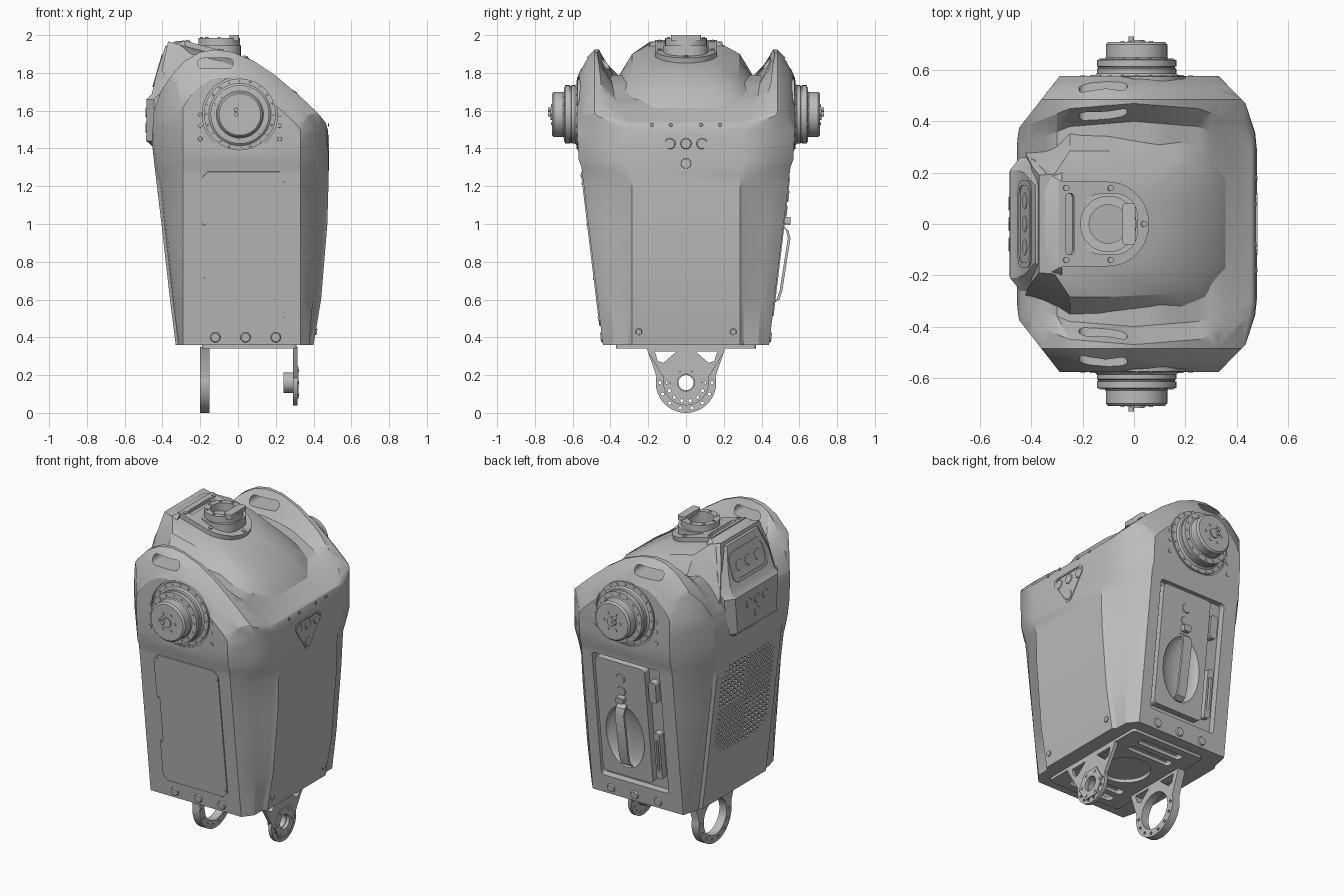
import bpy, bmesh
from math import sin, cos, pi, radians
from mathutils import Matrix, Vector

if "Cube" in bpy.data.objects:
    bpy.data.objects.remove(bpy.data.objects["Cube"])

GREY = bpy.data.materials.new("shell grey")
GREY.use_nodes = True
GREY.diffuse_color = (.5, .5, .5, 1)
GREY.node_tree.nodes["Principled BSDF"].inputs["Base Color"].default_value = (.5, .5, .5, 1)


# ---------- helpers ----------
def finish(name, mesh):
    mesh.materials.clear()
    mesh.materials.append(GREY)
    for p in mesh.polygons:
        p.use_smooth = True
    mesh.set_sharp_from_angle(angle=radians(30))
    ob = bpy.data.objects.new(name, mesh)
    bpy.context.collection.objects.link(ob)
    return ob


def from_bm(name, bm):
    bmesh.ops.recalc_face_normals(bm, faces=bm.faces)
    mesh = bpy.data.meshes.new(name)
    bm.to_mesh(mesh)
    bm.free()
    return finish(name, mesh)


def loft(name, rings, m=Matrix()):
    bm = bmesh.new()
    rows = [[bm.verts.new(m @ Vector(p)) for p in ring] for ring in rings]
    for a, b in zip(rows, rows[1:]):
        for i in range(len(a)):
            j = (i + 1) % len(a)
            bm.faces.new((a[i], a[j], b[j], b[i]))
    bm.faces.new(rows[0])
    bm.faces.new(rows[-1])
    return from_bm(name, bm)


def circle(r, cx=0, cy=0, n=40):
    return [(cx + r * cos(2 * pi * i / n), cy + r * sin(2 * pi * i / n)) for i in range(n)]


def rrect(w, h, r, cx=0, cy=0, n=6):
    pts = []
    for q, (sx, sy) in enumerate(((1, 1), (-1, 1), (-1, -1), (1, -1))):
        for i in range(n + 1):
            a = (q + i / n) * pi / 2
            pts.append((cx + sx * (w / 2 - r) + r * cos(a), cy + sy * (h / 2 - r) + r * sin(a)))
    return pts


def lathe(name, profile, m):
    return loft(name, [[(x, y, h) for x, y in circle(max(r, .001))] for r, h in profile], m)


def plate(name, loops, h, m):
    """Flat outline with holes, extruded along the local z axis."""
    cu = bpy.data.curves.new(name, "CURVE")
    cu.dimensions, cu.fill_mode, cu.extrude = "2D", "BOTH", h / 2
    for loop in loops:
        sp = cu.splines.new("POLY")
        sp.points.add(len(loop) - 1)
        for p, (x, y) in zip(sp.points, loop):
            p.co = (x, y, 0, 1)
        sp.use_cyclic_u = True
    tmp = bpy.data.objects.new(name, cu)
    bpy.context.collection.objects.link(tmp)
    mesh = bpy.data.meshes.new_from_object(tmp.evaluated_get(bpy.context.evaluated_depsgraph_get()))
    bpy.data.objects.remove(tmp)
    mesh.transform(m @ Matrix.Translation((0, 0, h / 2)))
    bm = bmesh.new()
    bm.from_mesh(mesh)
    bmesh.ops.remove_doubles(bm, verts=bm.verts, dist=1e-5)
    return from_bm(name, bm)


def studs(name, pts, r, h, m, n=14):
    bm = bmesh.new()
    for x, y in pts:
        bmesh.ops.create_cone(bm, cap_ends=True, segments=n, radius1=r, radius2=r * .85, depth=h,
                              matrix=m @ Matrix.Translation((x, y, h / 2)))
    return from_bm(name, bm)


def boolean(ob, cutter, op="DIFFERENCE"):
    mod = ob.modifiers.new("cut", "BOOLEAN")
    mod.object, mod.operation, mod.solver = cutter, op, "EXACT"
    mesh = bpy.data.meshes.new_from_object(ob.evaluated_get(bpy.context.evaluated_depsgraph_get()))
    name = ob.name
    bpy.data.objects.remove(ob)
    bpy.data.objects.remove(cutter)
    return finish(name, mesh)


def frame(pos, normal):
    """Local z along the normal, local y upwards on the face."""
    z = Vector(normal).normalized()
    x = Vector((0, 0, 1)).cross(z).normalized()
    m = Matrix((x, z.cross(x), z)).transposed().to_4x4()
    m.translation = pos
    return m


def lerp(table, t):
    if t <= table[0][0]:
        return table[0][1]
    for (a, u), (b, v) in zip(table, table[1:]):
        if t <= b:
            return u + (v - u) * (t - a) / (b - a)
    return table[-1][1]


def mirrored(half):
    return half + [(x, -y, z) for x, y, z in reversed(half)]


# ---------- main shell ----------
BACK = [(.36, -.33), (.6, -.36), (1, -.405), (1.25, -.435), (1.45, -.458)]
FRONT = [(.36, .40), (.6, .44), (1, .473), (1.25, .48), (1.5, .476)]
HALF = [(.36, .44), (1.30, .553), (1.34, .568), (1.5, .577)]
ARCH = [(-.46, 1.4), (-.445, 1.6), (-.41, 1.70), (-.35, 1.79), (-.28, 1.865), (-.2, 1.91), (-.12, 1.923),
        (-.03, 1.91), (.08, 1.865), (.2, 1.785), (.33, 1.675), (.42, 1.59), (.465, 1.535), (.49, 1.45)]
FLOOR = [(-.6, 1.5), (-.44, 1.6), (-.38, 1.72), (-.3, 1.79), (-.1, 1.79), (.1, 1.75), (.3, 1.655),
         (.45, 1.545), (.6, 1.45)]
RIDGE = [(-.6, .33), (-.45, .37), (-.25, .45), (0, .47), (.25, .45), (.4, .40), (.5, .33)]


def shell_ring(z):
    b, f, w = lerp(BACK, z), lerp(FRONT, z), lerp(HALF, z)
    up = lerp([(1.2, 0), (1.32, 1)], z)
    step, push = .02 - .014 * up, .012 + .02 * up
    return mirrored([(b, .31, z), (b + .016 - .014 * up, .325, z), (b + .024 - .014 * up, .375, z),
                     (-.29, w, z), (.33, w, z), ((f + .33) / 2 + push, (w + .3) / 2 + push, z),
                     (f - step, .305 + .05 * up, z), (f, .285 + .01 * up, z)])


shell = loft("torso_shell", [shell_ring(z) for z in
                             (.36, .6, .8, 1, 1.2, 1.26, 1.3, 1.34, 1.42, 1.5, 2.05)])

# rounded shoulder arches, shrinking outwards
arch_rings = []
for y, s in ((-.62, .6), (-.575, .72), (-.56, .79), (-.53, .91), (-.485, 1),
             (.485, 1), (.53, .91), (.56, .79), (.575, .72), (.62, .6)):
    arch_rings.append([(.6, y, 1.35), (.6, y, .2), (-.6, y, .2), (-.6, y, 1.35)]
                      + [(x * s, y, 1.4 + (z - 1.4) * s) for x, z in ARCH])
shell = boolean(shell, loft("arch_cutter", arch_rings), "INTERSECT")

# valley between the two arches
valley = []
for i in range(25):
    x = -.6 + i * .05
    f, r = lerp(FLOOR, x), lerp(RIDGE, x)
    valley.append(mirrored([(x, r - .07, f), (x, r, max(lerp(ARCH, x), f + .01)), (x, r + .01, 2.3)]))
shell = boolean(shell, loft("valley_cutter", valley))


def side(s, x, z):
    return frame((x, s * lerp(HALF, z), z), (0, s, -.12))


# grip slots, shoulder sockets, base opening and battery bay
for s in (-1, 1):
    shell = boolean(shell, plate("grip_cutter", [rrect(.19, .055, .027)], .3,
                                 frame((-.12, s * .34, 1.85), (0, s, 0))))
    shell = boolean(shell, plate("socket_cutter", [circle(.2)], .1, frame((.01, s * .565, 1.58), (0, s, 0))))
shell = boolean(shell, plate("base_cutter", [rrect(.46, .7, .03, .06)], .15, Matrix.Translation((0, 0, .3))))
shell = boolean(shell, plate("bay_cutter", [rrect(.46, .80, .02)], .2,
                             side(1, .03, .87) @ Matrix.Translation((0, 0, -.04))))

# rear grille: slanted slots forming a cross
bm = bmesh.new()
back = frame((-.405, 0, 1.0), (-1, 0, -.116))
for i in range(-7, 8):
    for j in range(-9, 10):
        if abs(i) + abs(j) < 15:
            turn = Matrix.Rotation(pi / 4 if i * j >= 0 else -pi / 4, 4, "Z")
            bmesh.ops.create_cube(bm, size=1, matrix=back @ Matrix.Translation((i * .035, j * .03 - .05, 0))
                                  @ turn @ Matrix.Diagonal((.03, .011, .05, 1)))
shell = boolean(shell, from_bm("grille_cutter", bm))

# ---------- raised top cover, tilted towards the chest ----------
outer = [(-.43, .29), (-.25, .37), (-.1, .365), (.2, .35), (.30, .31), (.385, .19)]
inner = [(-.40, .23), (-.25, .285), (-.1, .285), (.17, .27), (.24, .24), (.31, .14)]
crown = [(-.37, .19), (-.31, .195), (-.15, .19), (-.02, .165), (.04, .12), (.07, .06)]
rise = [(-.4, .15), (-.25, .11), (0, .05)]
loft("top_cover", [mirrored([(x, y, lerp(FLOOR, x) - .03) for x, y in outer]),
                   mirrored([(x, y, lerp(FLOOR, x) + lerp(rise, x)) for x, y in inner]),
                   mirrored([(x, y, 1.955 - .27 * (x + .33)) for x, y in crown])])

# ---------- rear control hump ----------
loft("rear_hump", [mirrored([(-.28, h, z), (b + .04, h, z), (b, h - .05, z)]) for z, b, h in
                   ((1.40, -.44, .23), (1.44, -.486, .24), (1.66, -.484, .26), (1.69, -.456, .26),
                    (1.80, -.43, .25), (1.94, -.385, .2), (1.968, -.33, .17))])
panel = frame((-.422, 0, 1.81), (-.25, 0, .073))
plate("rear_panel_rim", [rrect(.34, .18, .05), rrect(.30, .14, .04)], .007, panel)
studs("rear_panel_buttons", [(-.09, 0), (0, 0), (.09, 0)], .035, .006, panel, n=24)
studs("rear_sensors", [(-.08, .02), (0, .02), (.08, .02), (0, -.06)], .028, .004,
      frame((-.485, 0, 1.57), (-1, 0, 0)), n=24)

# ---------- neck mount ----------
tilt = Matrix.Translation((-.1, 0, 1.885)) @ Matrix.Rotation(.264, 4, "Y")
arc = [(.165 * sin(a) - .01, .165 * cos(a)) for a in [pi * i / 20 for i in range(21)]]
plate("neck_plate", [[(-.21, .165)] + arc + [(-.21, -.165)], rrect(.035, .24, .017, -.165)], .035, tilt)
studs("neck_plate_bolts", [(-.18, .14), (-.18, -.14), (0, .14), (0, -.14), (.135, 0)], .014, .042, tilt)
neck = Matrix.Translation((-.1, 0, 1.86))
plate("neck_base", [rrect(.23, .24, .09), circle(.075)], .085, neck)
plate("neck_tube", [circle(.11), circle(.075)], .125, neck)
studs("neck_bolts", circle(.093, n=8), .01, .129, neck)
plate("neck_key", [rrect(.05, .16, .01, -.02)], .03, Matrix.Translation((0, 0, 1.97)))

# ---------- shoulder joints ----------
for s, label in ((-1, "front"), (1, "rear")):
    m = frame((.01, s * .575, 1.58), (0, s, 0))
    lathe(label + "_shoulder_joint", [(.19, -.03), (.19, 0), (.165, .003), (.155, .012), (.155, .03), (.15, .033),
                                      (.15, .038), (.155, .04), (.155, .065), (.125, .068), (.12, .075),
                                      (.12, .125), (.11, .135), (.03, .135), (.03, .142), (0, .142)], m)
    studs(label + "_joint_bolts", circle(.138, n=16), .008, .07, m)
    studs(label + "_flange_bolts", circle(.177, n=20), .006, .006, m)
    studs(label + "_joint_pins", circle(.055, n=6), .01, .139, m)
    studs(label + "_joint_tip", [(s * .02, 0), (s * .02, .025)], .013, .156, m)
    studs(label + "_shoulder_screws", [(t, z) for t in (-.21, .21) for z in (-.13, -.06, 0)], .012, .004, m)
    studs(label + "_base_bolts", [(x, 0) for x in (-.16, 0, .16)], .027, .008, side(s, .04, .4), n=24)

# ---------- flat service cover ----------
cover = side(-1, .03, .87)
outline = [(-.19, .41), (.19, .41), (.22, .38), (.22, -.38), (.19, -.41), (-.19, -.41), (-.22, -.38),
           (-.22, -.16), (-.20, -.14), (-.20, .12), (-.22, .14), (-.22, .38)]
plate("service_cover", [outline], .007, cover)
studs("service_cover_screws", [(-.21, .13), (-.21, -.16), (.21, .35), (.21, -.37), (-.2, .39)], .008, .01, cover)

# ---------- battery bay ----------
bay = side(1, .03, .87)
deep = bay @ Matrix.Translation((0, 0, -.045))
battery = plate("battery_pack", [rrect(.34, .74, .025, -.04, .01)], .05, deep)
bowl = bay @ Matrix.Translation((-.04, -.1, .005)) @ Matrix.Diagonal((.13, .2, .045, 1))
battery = boolean(battery, lathe("bowl_cutter", [(sin(pi * i / 16), -cos(pi * i / 16)) for i in range(17)], bowl))
strap = [(-.29, 0), (-.27, .025), (-.22, .035), (.06, .045), (.1, .03), (.12, 0)]
loft("battery_handle", [[(x, y, z + d) for x, d in ((-.07, 0), (-.01, 0), (-.01, -.014), (-.07, -.014))]
                        for y, z in strap], bay)
studs("battery_knobs", [(-.04, .2), (-.04, .28)], .032, .01, bay, n=24)
plate("battery_tab", [rrect(.05, .04, .01, -.04, .15)], .035, bay)
plate("battery_latch", [rrect(.04, .3, .015, .175, -.17), rrect(.015, .2, .007, .175, -.17)], .045, deep)
plate("battery_hinge", [rrect(.05, .14, .02, .17, .24)], .045, deep)

# ---------- chest details ----------
chest = frame((.476, 0, 1.38), (1, 0, 0))
tri = [(-.12, .075), (-.10, .09), (.10, .09), (.12, .075), (.12, .045), (.02, -.1), (-.02, -.1), (-.12, .045)]
plate("chest_badge_rim", [tri, [(x * .9, y * .9) for x, y in tri]], .006, chest)
studs("chest_sensors", [(-.085, .045), (0, .045), (.085, .045), (0, -.06)], .03, .006, chest, n=24)
studs("chest_screws", [(y, .145) for y in (-.18, -.08, .08, .18)], .009, .005, chest)
studs("chest_base_screws", [(-.25, 0), (.25, 0)], .018, .008, frame((.41, 0, .43), (1, 0, -.16)))

# ---------- hip bracket ----------
slots = [rrect(.3, .05, .02, .06, s * y) for s in (-1, 1) for y in (.21, .3)]
plate("hip_plate", [rrect(.5, .74, .02, .06), circle(.14, .06)] + slots, .022, Matrix.Translation((0, 0, .342)))


def leg(name, x, thick, radius, hole):
    rim = [(radius * cos(a), .16 + radius * sin(a)) for a in [radians(12 - 204 * i / 30) for i in range(31)]]
    wedges = [[(s * .05, .325), (s * .165, .325), (s * .15, .275), (s * .12, .265)] for s in (-1, 1)]
    bolt_holes = [circle(.009, c[0], .16 + c[1], 10) for c in circle(radius - .022, n=14) if c[1] < .03]
    plate(name, [[(-.21, .348), (.21, .348), (.20, .32)] + rim + [(-.20, .32)], circle(hole, 0, .16)]
          + wedges + bolt_holes, thick, frame((x, 0, 0), (1, 0, 0)))


leg("rear_hip_ring", -.2, .05, .16, .112)
leg("front_hip_arm", .292, .022, .12, .045)
hub = frame((.30, 0, .16), (1, 0, 0))
plate("hip_hub", [circle(.1, n=6), circle(.045)], .02, hub)
studs("hip_hub_bolts", circle(.075, n=6), .01, .024, hub)
plate("hip_bearing", [circle(.055), circle(.04)], .06, frame((.24, 0, .16), (1, 0, 0)))
